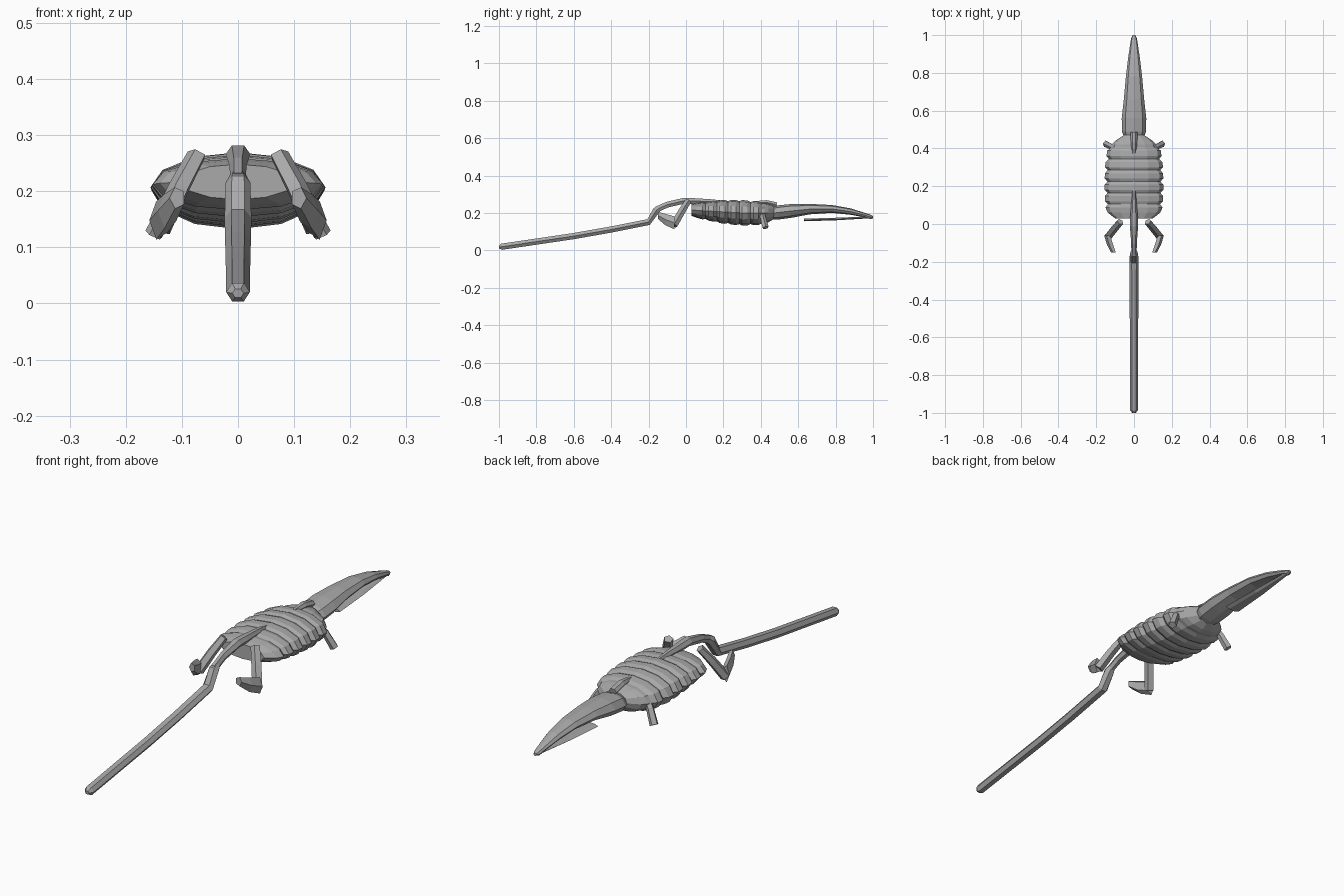
import bpy, bmesh, math
from mathutils import Vector

cube = bpy.data.objects.get("Cube")
if cube:
    bpy.data.objects.remove(cube)

bone = bpy.data.materials.new("bone_grey")
bone.use_nodes = True
grey = (0.4, 0.4, 0.4, 1)
bone.diffuse_color = grey
bone.node_tree.nodes["Principled BSDF"].inputs["Base Color"].default_value = grey


def loft(name, stations, sides=6, upright=False, mirror=False):
    """Skin rings of (centre, half width, half height) along a path."""
    bm = bmesh.new()
    centres = [Vector(s[0]) for s in stations]
    rings = []
    for i, (c, w, h) in enumerate(stations):
        along = centres[min(i + 1, len(centres) - 1)] - centres[max(i - 1, 0)]
        if upright:
            along = Vector((0, 1, 0))
        side = along.cross(Vector((0, 0, 1))).normalized()
        up = side.cross(along).normalized()
        ring = []
        for k in range(sides):
            a = math.tau * k / sides
            ring.append(bm.verts.new(centres[i] + side * w * math.cos(a) + up * h * math.sin(a)))
        rings.append(ring)
    for a, b in zip(rings, rings[1:]):
        for k in range(sides):
            j = (k + 1) % sides
            bm.faces.new((a[k], a[j], b[j], b[k]))
    bm.faces.new(rings[0])
    bm.faces.new(rings[-1])
    bmesh.ops.recalc_face_normals(bm, faces=bm.faces)
    mesh = bpy.data.meshes.new(name)
    bm.to_mesh(mesh)
    bm.free()
    mesh.materials.append(bone)
    ob = bpy.data.objects.new(name, mesh)
    bpy.context.collection.objects.link(ob)
    if mirror:
        ob.modifiers.new("Mirror", 'MIRROR')
    return ob


# Long straight tail
loft("tail", [
    ((0, -1.0, .018), .010, .009), ((0, -.985, .02), .021, .019),
    ((0, -.6, .077), .022, .019), ((0, -.4, .112), .023, .019),
    ((0, -.2, .152), .024, .019), ((0, -.158, .215), .022, .022),
    ((0, -.14, .228), .015, .015)])

# Hip arch and tapering spine
loft("spine", [
    ((0, -.16, .218), .014, .018), ((0, -.10, .245), .015, .018),
    ((0, -.01, .266), .022, .018), ((0, .04, .264), .02, .018),
    ((0, .13, .262), .013, .014), ((0, .23, .258), .004, .006)])

# Ribbed body: outline interpolated, alternating ridge and groove
outline = [(.03, .10, .185, .248), (.07, .145, .172, .255), (.19, .15, .147, .267),
           (.30, .148, .135, .267), (.40, .135, .140, .258), (.44, .10, .150, .250),
           (.47, .055, .168, .24)]


def body_at(y):
    for a, b in zip(outline, outline[1:]):
        if y <= b[0]:
            t = (y - a[0]) / (b[0] - a[0])
            return [p + (q - p) * t for p, q in zip(a, b)]
    return outline[-1]


def body_ring(y, scale):
    y, w, low, high = body_at(y)
    return ((0, y, (low + high) / 2), w * scale, (high - low) / 2 * scale)


body = [body_ring(.03, 1)]
for i in range(6):
    y = .06 + .06 * i
    body += [body_ring(y, 1.04), body_ring(y + .028, 1.04), body_ring(y + .045, .94)]
body += [body_ring(.42, 1), body_ring(.44, 1), body_ring(.47, 1)]
loft("ribbed_body", body, 12, True)

# Long arched head and slim lower jaw
loft("head", [
    ((0, .45, .197), .048, .032), ((0, .49, .203), .064, .038),
    ((0, .56, .211), .065, .037), ((0, .66, .221), .054, .028),
    ((0, .78, .222), .043, .021), ((0, .88, .208), .031, .017),
    ((0, .96, .188), .019, .012), ((0, .985, .18), .015, .012),
    ((0, 1.0, .178), .007, .006)], 8, True)
loft("lower_jaw", [
    ((0, .63, .163), .034, .008), ((0, .80, .168), .025, .008),
    ((0, .98, .177), .010, .006)], 6, True)

# Small ridge bone behind the head
loft("neck_ridge", [
    ((0, .37, .255), .010, .010), ((0, .43, .257), .017, .014),
    ((0, .485, .245), .018, .014)])

# Limbs, mirrored to both sides
loft("front_legs", [
    ((.075, .39, .235), .014, .012), ((.12, .41, .18), .016, .015),
    ((.15, .425, .122), .018, .017)], 5, mirror=True)
loft("hind_thighs", [
    ((.073, .012, .265), .019, .016), ((.105, -.025, .205), .021, .019),
    ((.137, -.065, .135), .021, .021)], 5, mirror=True)
loft("hind_feet", [
    ((.14, -.062, .148), .018, .036), ((.125, -.11, .165), .018, .032),
    ((.108, -.15, .188), .014, .020)], 5, True, mirror=True)
